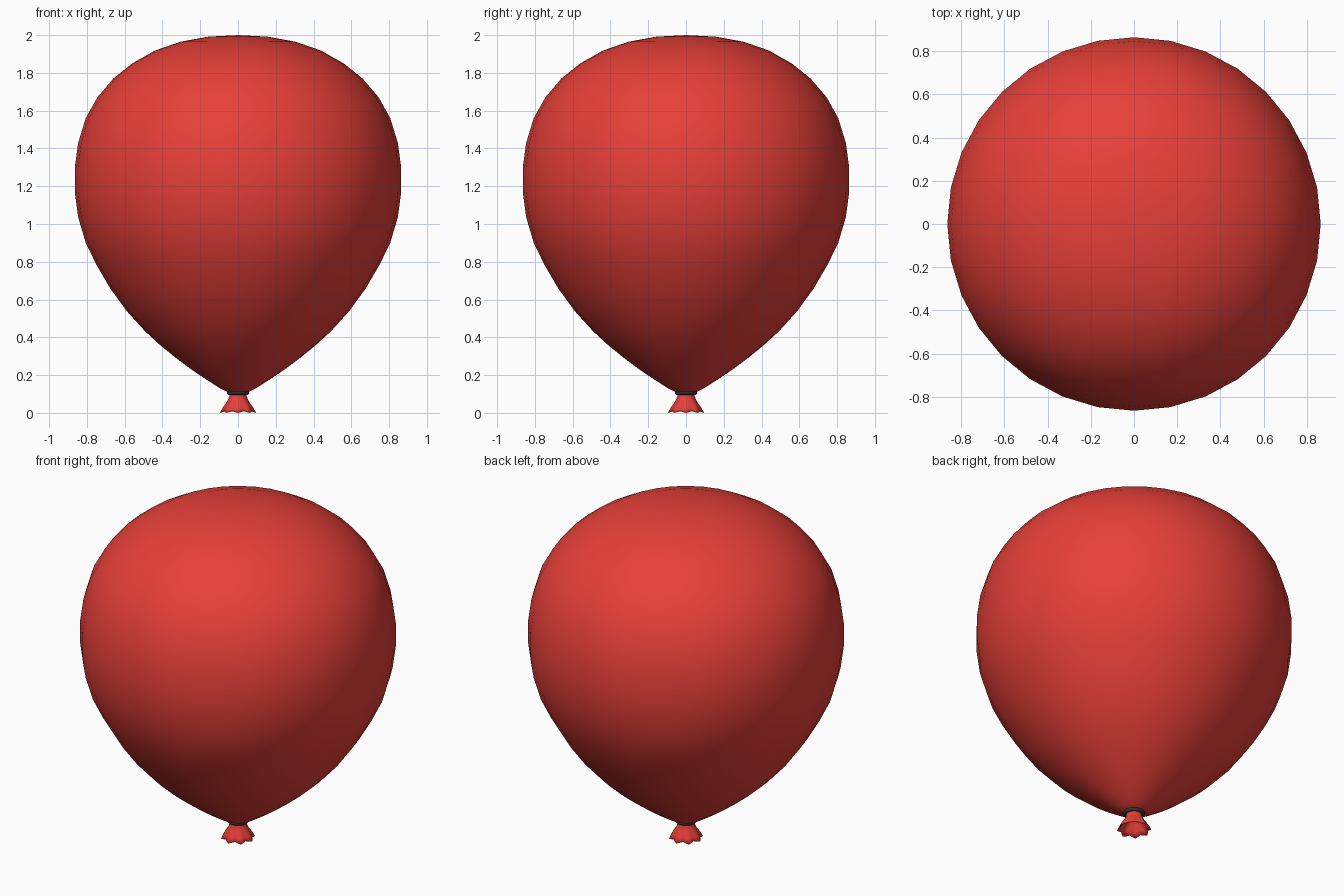
import bpy, bmesh
from math import sin, cos, pi

if "Cube" in bpy.data.objects:
    bpy.data.objects.remove(bpy.data.objects["Cube"])


def material(name, color):
    m = bpy.data.materials.new(name)
    m.diffuse_color = color
    m.use_nodes = True
    m.node_tree.nodes["Principled BSDF"].inputs["Base Color"].default_value = m.diffuse_color
    return m


def lathe(name, profile, n, mat, waves=0, closed=False):
    """Revolve (radius, z, ripple) rows; radius 0 makes a pole."""
    bm = bmesh.new()
    rows = []
    for r, z, *rip in profile:
        a = rip[0] if rip else 0
        if r == 0:
            rows.append([bm.verts.new((0, 0, z))] * n)
            continue
        row = []
        for i in range(n):
            t = 2 * pi * i / n
            w = cos(waves * t)
            rr = r * (1 + a * w)
            row.append(bm.verts.new((rr * cos(t), rr * sin(t), z + 0.05 * a * (1 - w))))
        rows.append(row)
    pairs = list(zip(rows, rows[1:]))
    if closed:
        pairs.append((rows[-1], rows[0]))
    for a, b in pairs:
        for i in range(n):
            j = (i + 1) % n
            vs = list(dict.fromkeys((a[i], a[j], b[j], b[i])))
            bm.faces.new(vs)
    bmesh.ops.recalc_face_normals(bm, faces=bm.faces)
    for f in bm.faces:
        f.smooth = True
    me = bpy.data.meshes.new(name)
    bm.to_mesh(me)
    bm.free()
    me.materials.append(mat)
    ob = bpy.data.objects.new(name, me)
    bpy.context.collection.objects.link(ob)
    return ob


red = material("red_rubber", (0.8, 0.05, 0.04, 1))
dark = material("dark_knot", (0.03, 0.03, 0.03, 1))

# Inflated teardrop body, from tip to crown
body = [(0, 0.10), (0.05, 0.108), (0.10, 0.133), (0.17, 0.178), (0.25, 0.232),
        (0.33, 0.292), (0.41, 0.357), (0.49, 0.43), (0.59, 0.54), (0.677, 0.66),
        (0.75, 0.785), (0.806, 0.90), (0.846, 1.035), (0.864, 1.17),
        (0.864, 1.30), (0.846, 1.43), (0.806, 1.56), (0.745, 1.67),
        (0.66, 1.77), (0.56, 1.85), (0.44, 1.918), (0.305, 1.965),
        (0.155, 1.992), (0, 2.0)]
lathe("balloon_body", body, 32, red)

# Dark tied ring at the neck
ring = [(0.047 + 0.013 * cos(k * pi / 4), 0.108 + 0.013 * sin(k * pi / 4)) for k in range(8)]
lathe("neck_tie", ring, 24, dark, closed=True)

# Flared, rippled mouth below the tie, hollow underneath
mouth = [(0.042, 0.112), (0.044, 0.09, 0.02), (0.055, 0.06, 0.05),
         (0.074, 0.03, 0.08), (0.087, 0.003, 0.09), (0.083, 0.0, 0.09),
         (0.068, 0.03, 0.08), (0.048, 0.06, 0.05), (0.034, 0.09, 0.02), (0, 0.1)]
lathe("balloon_mouth", mouth, 32, red, waves=8)
